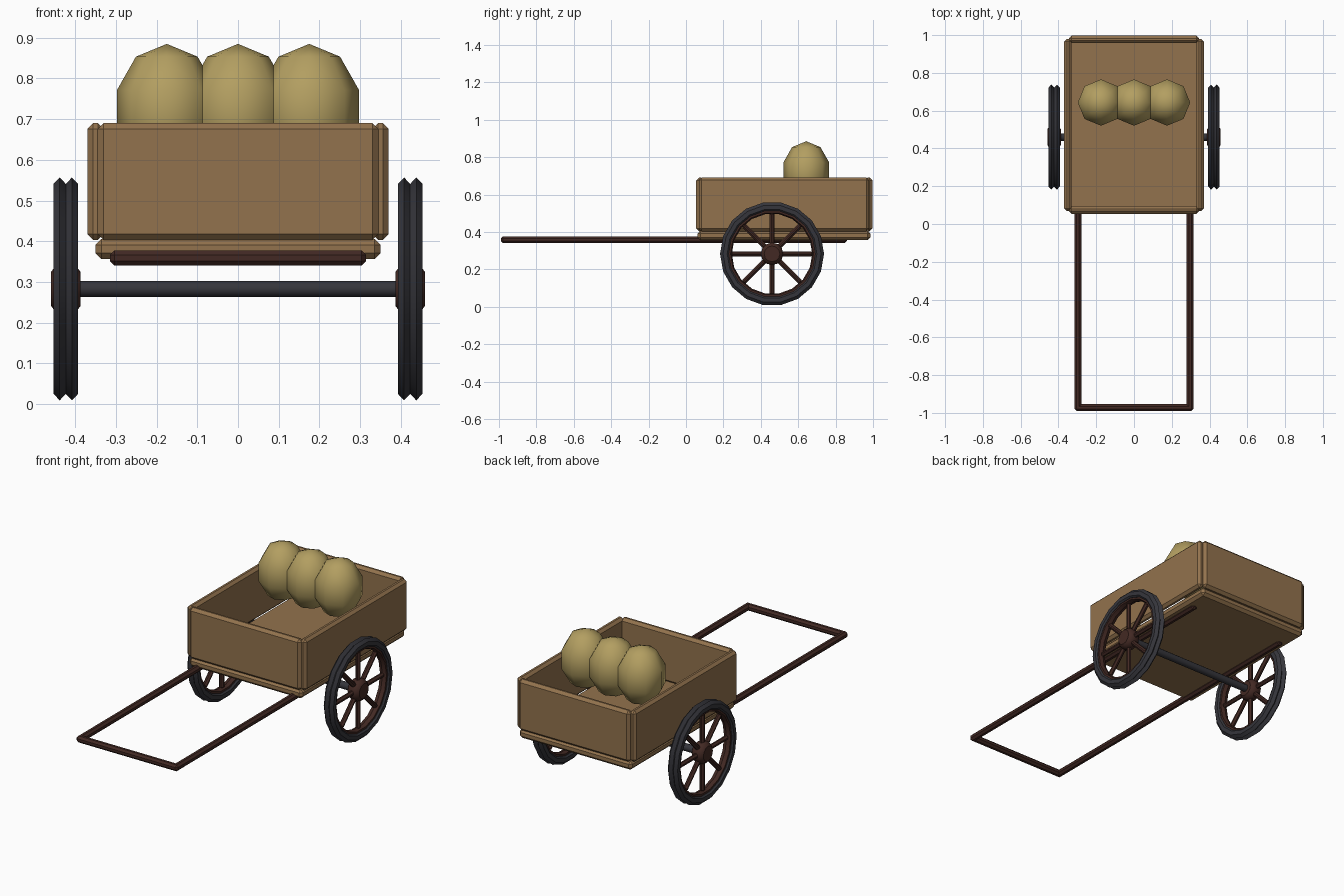
import bpy, bmesh, math
from mathutils import Matrix

cube = bpy.data.objects.get("Cube")
if cube:
    bpy.data.objects.remove(cube, do_unlink=True)


def material(name, r, g, b):
    m = bpy.data.materials.new(name)
    m.use_nodes = True
    m.diffuse_color = (r, g, b, 1)
    bsdf = next(n for n in m.node_tree.nodes if n.type == 'BSDF_PRINCIPLED')
    bsdf.inputs["Base Color"].default_value = (r, g, b, 1)
    bsdf.inputs["Roughness"].default_value = 0.8
    return m


WOOD = material("light_wood", 0.29, 0.17, 0.075)
DARK = material("dark_wood", 0.055, 0.022, 0.017)
IRON = material("dark_iron", 0.036, 0.036, 0.044)
CLOTH = material("sack_cloth", 0.45, 0.345, 0.12)


def finish(bm, name, mat, smooth=None):
    bmesh.ops.recalc_face_normals(bm, faces=bm.faces)
    mesh = bpy.data.meshes.new(name)
    bm.to_mesh(mesh)
    bm.free()
    mesh.materials.append(mat)
    ob = bpy.data.objects.new(name, mesh)
    bpy.context.collection.objects.link(ob)
    if smooth:
        bpy.ops.object.select_all(action='DESELECT')
        ob.select_set(True)
        bpy.context.view_layer.objects.active = ob
        bpy.ops.object.shade_smooth_by_angle(angle=math.radians(smooth))
    return ob


def add_plank(bm, size, bevel, matrix):
    """Chamfered box placed by a matrix."""
    part = bmesh.new()
    bmesh.ops.create_cube(part, size=1)
    bmesh.ops.scale(part, vec=size, verts=part.verts)
    bmesh.ops.bevel(part, geom=part.edges[:], offset=bevel, segments=1,
                    affect='EDGES')
    part.transform(matrix)
    temp = bpy.data.meshes.new("temp")
    part.to_mesh(temp)
    part.free()
    bm.from_mesh(temp)
    bpy.data.meshes.remove(temp)


def plank(name, centre, size, bevel, mat):
    bm = bmesh.new()
    add_plank(bm, size, bevel, Matrix.Translation(centre))
    return finish(bm, name, mat)


def lathe_x(name, profile, sides, centre, mat, closed=True, smooth=None):
    """Revolve (x, radius) points about the x axis."""
    bm = bmesh.new()
    rings = []
    for i in range(sides):
        a = math.tau * i / sides
        rings.append([bm.verts.new((x, r * math.cos(a), r * math.sin(a)))
                      for x, r in profile])
    n = len(profile)
    for i in range(sides):
        p, q = rings[i], rings[(i + 1) % sides]
        for j in range(n if closed else n - 1):
            k = (j + 1) % n
            bm.faces.new((p[j], p[k], q[k], q[j]))
    if not closed:
        bm.faces.new([r[0] for r in rings])
        bm.faces.new([r[-1] for r in rings])
    bm.transform(Matrix.Translation(centre))
    return finish(bm, name, mat, smooth)


# Cart bed: floor and four chamfered panels
MID = 0.524
plank("bed_floor", (0, MID, 0.381), (0.70, 0.925, 0.05), 0.015, WOOD)
for name, y in (("front_panel", 0.074), ("back_panel", 0.977)):
    plank(name, (0, y, 0.547), (0.69, 0.04, 0.287), 0.015, WOOD)
for name, s in (("left_panel", 1), ("right_panel", -1)):
    plank(name, (s * 0.35, MID, 0.547), (0.04, 0.91, 0.287), 0.014, WOOD)

# Pull frame: two shafts under the bed and a crossbar handle
for name, s in (("left_shaft", 1), ("right_shaft", -1)):
    plank(name, (s * 0.297, -0.065, 0.359), (0.036, 1.85, 0.036), 0.011, DARK)
plank("handle_bar", (0, -0.972, 0.359), (0.63, 0.036, 0.036), 0.011, DARK)

# Axle
AY, AZ = 0.46, 0.283
lathe_x("axle", [(-0.40, 0.02), (0.40, 0.02)], 12, (0, AY, AZ), IRON,
        closed=False, smooth=35)

# Wheels: grooved tyre, inner rim, hub and eight spokes
TYRE = [(-0.022, 0.232), (-0.03, 0.24), (-0.03, 0.262), (-0.015, 0.278),
        (0, 0.262), (0.015, 0.278), (0.03, 0.262), (0.03, 0.24),
        (0.022, 0.232)]
RIM = [(-0.02, 0.222), (-0.02, 0.24), (0.02, 0.24), (0.02, 0.222),
       (0, 0.215)]
HUB = [(-0.036, 0.042), (-0.03, 0.05), (-0.016, 0.06), (0.016, 0.06),
       (0.03, 0.05), (0.036, 0.042)]
for side, s in (("left", 1), ("right", -1)):
    centre = (s * 0.423, AY, AZ)
    lathe_x(side + "_tyre", TYRE, 18, centre, IRON, smooth=25)
    lathe_x(side + "_rim", RIM, 18, centre, DARK, smooth=25)
    lathe_x(side + "_hub", HUB, 12, centre, DARK, closed=False, smooth=35)
    bm = bmesh.new()
    for i in range(8):
        add_plank(bm, (0.026, 0.026, 0.18), 0.009,
                  Matrix.Translation(centre)
                  @ Matrix.Rotation(math.tau * i / 8, 4, 'X')
                  @ Matrix.Translation((0, 0, 0.13)))
    finish(bm, side + "_spokes", DARK)

# Row of three sacks
for name, x in (("right_sack", -0.175), ("middle_sack", 0),
                ("left_sack", 0.175)):
    bm = bmesh.new()
    bmesh.ops.create_uvsphere(bm, u_segments=8, v_segments=5, radius=1)
    bmesh.ops.scale(bm, vec=(0.129, 0.129, 0.165), verts=bm.verts)
    bmesh.ops.translate(bm, vec=(x, 0.643, 0.72), verts=bm.verts)
    finish(bm, name, CLOTH, smooth=60)
